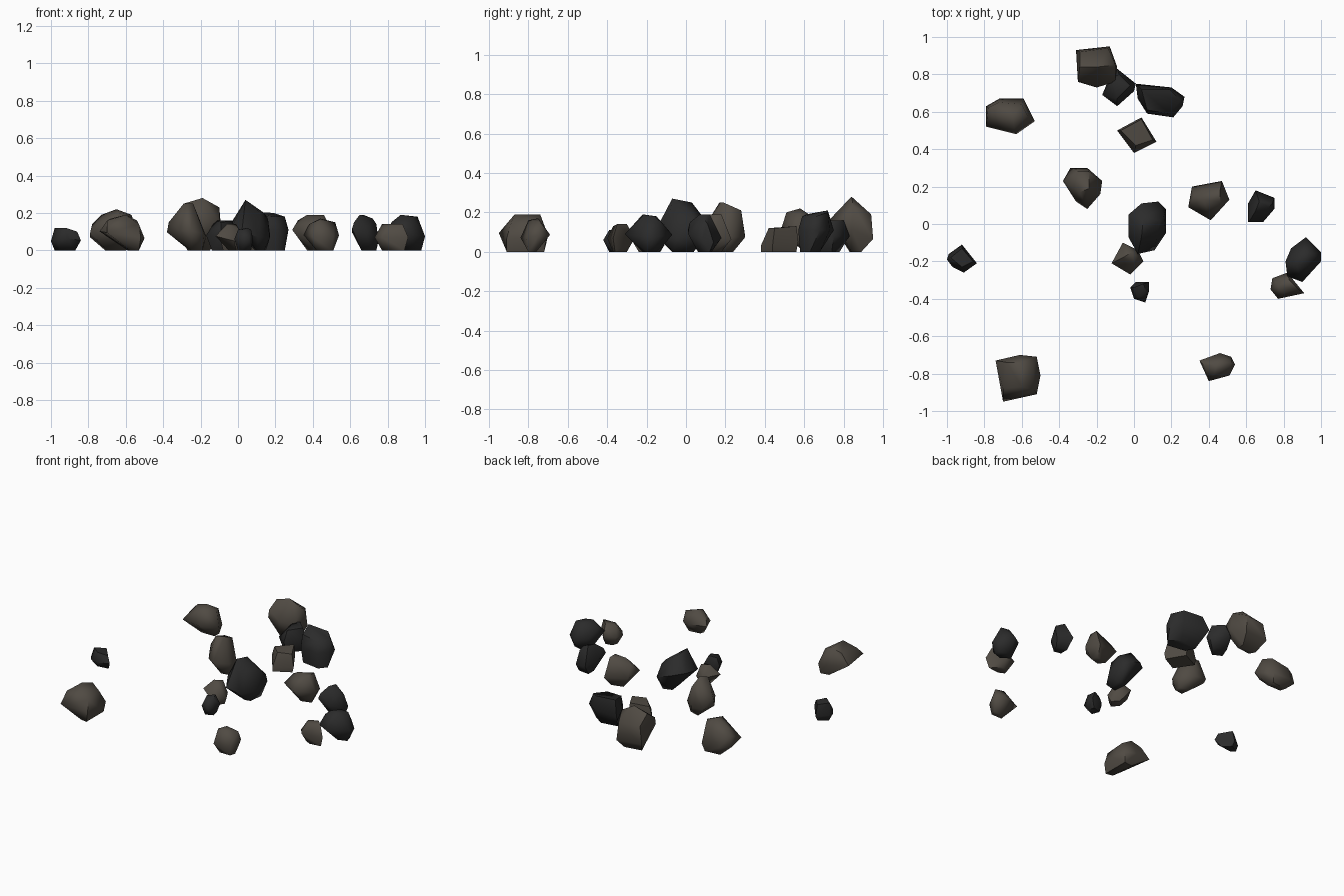
import bpy
import bmesh
import math
from mathutils import Vector

cube = bpy.data.objects.get("Cube")
if cube:
    bpy.data.objects.remove(cube, do_unlink=True)


def make_material(name, colour):
    material = bpy.data.materials.new(name)
    material.use_nodes = True
    material.diffuse_color = colour
    shader = next(n for n in material.node_tree.nodes if n.type == "BSDF_PRINCIPLED")
    shader.inputs["Base Color"].default_value = colour
    shader.inputs["Roughness"].default_value = 0.9
    return material


brown = make_material("warm brown stone", (0.080, 0.069, 0.056, 1))
dark = make_material("charcoal stone", (0.024, 0.024, 0.024, 1))


def rock(name, material, girdle, waist, foot, crest):
    """Faceted boulder, in hundredths of a unit: the widest outline lies on a tilted plane,
    waist = (height, slope along x, slope along y); foot points rest on the ground."""
    height, slope_x, slope_y = waist
    centre = sum((Vector(p) for p in girdle), Vector((0, 0))) / len(girdle)
    ring = [(x, y, height + slope_x * (x - centre.x) + slope_y * (y - centre.y))
            for x, y in girdle]
    bm = bmesh.new()
    for p in ring + [(x, y, 0) for x, y in foot] + crest:
        bm.verts.new(Vector(p) / 100)
    hull = bmesh.ops.convex_hull(bm, input=bm.verts[:])
    loose = {v for v in hull["geom_interior"] + hull["geom_unused"]
             if isinstance(v, bmesh.types.BMVert)}
    bmesh.ops.delete(bm, geom=list(loose), context="VERTS")
    # merge nearly coplanar triangles into broad chipped facets
    bmesh.ops.dissolve_limit(bm, angle_limit=math.radians(7),
                             verts=bm.verts[:], edges=bm.edges[:])
    bmesh.ops.recalc_face_normals(bm, faces=bm.faces[:])
    mesh = bpy.data.meshes.new(name)
    bm.to_mesh(mesh)
    bm.free()
    mesh.materials.append(material)
    obj = bpy.data.objects.new(name, mesh)
    bpy.context.collection.objects.link(obj)
    bpy.ops.object.select_all(action="DESELECT")
    obj.select_set(True)
    bpy.context.view_layer.objects.active = obj
    bpy.ops.object.shade_smooth_by_angle(angle=math.radians(60))


# back cluster
rock("back_tall_rock", brown,
     [(-31, 93), (-13, 95), (-9, 84), (-10, 76), (-20, 73), (-30, 76)], (12, 0, -0.45),
     [(-27, 87), (-15, 89), (-15, 84), (-25, 83)],
     [(-29, 84, 25), (-19, 84, 28), (-10, 85, 23), (-14, 94, 19), (-29, 92, 19), (-30, 77, 20)])
rock("back_wedge_rock", dark,
     [(-17, 69), (-12, 81), (-9, 83), (1, 75), (0, 71), (-9, 63)], (8, 0, 0),
     [(-14, 70), (-11, 78), (-2, 74), (-8, 67)],
     [(-12, 78, 16), (-8, 80, 16), (-2, 74, 16), (-9, 67, 15)])
rock("back_long_rock", dark,
     [(1, 75), (20, 73), (27, 68), (26, 63), (21, 57), (7, 59), (2, 67)], (11, 0, 0),
     [(5, 66), (8, 60), (21, 58), (25, 63), (18, 68)],
     [(4, 72, 21), (19, 72, 20), (25, 66, 18), (19, 59, 18), (7, 61, 19)])
rock("back_square_rock", brown,
     [(-9, 50), (4, 57), (12, 44), (0, 38)], (4, 0, 0.1),
     [(-8, 50), (4, 56), (11, 44), (0, 38)],
     [(-7, 50, 11), (4, 56, 13), (10, 45, 12), (1, 42, 12)])
rock("back_right_rock", brown,
     [(-79, 63), (-72, 67), (-59, 67), (-53, 55), (-63, 48), (-79, 52)], (8, 0, -0.25),
     [(-71, 64), (-60, 65), (-60, 60), (-70, 60)],
     [(-78, 62, 14), (-73, 60, 19), (-65, 58, 22), (-57, 58, 19), (-64, 51, 20),
      (-60, 64, 18), (-72, 65, 15)])

# middle cluster
rock("middle_right_rock", brown,
     [(-38, 23), (-34, 30), (-25, 30), (-17, 23), (-18, 16), (-25, 8), (-31, 12)],
     (9, -0.1, -0.15),
     [(-19, 22), (-19, 18), (-25, 17), (-26, 24)],
     [(-37, 23, 15), (-29, 17, 25), (-24, 19, 25), (-30, 28, 21), (-24, 28, 21)])
rock("middle_tall_rock", dark,
     [(-3, 5), (4, 11), (13, 12), (17, 8), (17, -5), (11, -14), (2, -16), (-3, -7)],
     (11, -0.35, 0.2),
     [(14, -6), (10, -7), (9, 2), (15, 4)],
     [(-2, -4, 16), (4, -7, 27), (5, 3, 25), (14, 2, 20), (16, 4, 17), (12, -8, 20)])
rock("middle_leaning_rock", brown,
     [(-12, -21), (-6, -10), (2, -14), (5, -20), (-2, -27)], (6, -0.2, 0.1),
     [(-5, -20), (-1, -24), (3, -19), (-1, -15)],
     [(-6, -18, 14), (-1, -15, 14), (0, -21, 12)])
rock("middle_pebble", dark,
     [(-2, -34), (1, -31), (8, -31), (8, -36), (6, -42), (0, -40)], (6, 0, 0),
     [(0, -34), (6, -32), (7, -37), (2, -39)],
     [(0, -34, 11), (5, -32, 12), (7, -37, 11), (2, -39, 11)])
rock("middle_left_rock", brown,
     [(29, 9), (31, 20), (47, 23), (51, 13), (41, 2)], (9, -0.1, -0.2),
     [(37, 16), (45, 18), (47, 14), (40, 12)],
     [(37, 13, 19), (46, 18, 19), (46, 12, 19), (32, 15, 16)])

# left side
rock("left_round_rock", dark,
     [(61, 1), (61, 11), (65, 18), (75, 14), (75, 8), (69, 1)], (8, -0.3, -0.2),
     [(66, 7), (71, 6), (74, 12), (66, 13)],
     [(62, 2, 15), (65, 7, 19), (67, 12, 19), (72, 9, 17), (74, 11, 14)])
rock("left_pointed_rock", dark,
     [(81, -20), (84, -13), (92, -7), (100, -15), (100, -20), (90, -31), (82, -28)],
     (9, -0.15, 0),
     [(86, -18), (90, -14), (97, -16), (98, -20), (92, -22)],
     [(82, -21, 15), (87, -22, 19), (90, -15, 18), (96, -16, 18), (93, -22, 18)])
rock("left_flat_rock", brown,
     [(73, -35), (74, -29), (82, -26), (91, -37), (77, -40)], (7, 0, 0),
     [(77, -35), (78, -31), (83, -30), (89, -36), (81, -37)],
     [(77, -33, 14), (83, -30, 14), (88, -35, 14), (80, -37, 13)])

# front rocks and the far right pebble
rock("front_left_rock", brown,
     [(35, -73), (46, -69), (52, -71), (54, -75), (51, -81), (40, -84)], (8, 0, 0.1),
     [(42, -80), (50, -80), (51, -76), (43, -77)],
     [(38, -76, 14), (44, -75, 17), (52, -74, 15), (43, -80, 16)])
rock("front_right_rock", brown,
     [(-74, -73), (-61, -70), (-52, -71), (-50, -81), (-52, -91), (-70, -95)],
     (8, -0.15, 0),
     [(-53, -72), (-53, -91), (-59, -73), (-58, -90)],
     [(-70, -88, 16), (-60, -87, 19), (-68, -74, 17), (-60, -74, 19), (-54, -76, 16),
      (-53, -89, 14)])
rock("far_right_pebble", dark,
     [(-100, -19), (-99, -16), (-92, -11), (-84, -21), (-91, -26), (-97, -23)],
     (5, 0, -0.2),
     [(-98, -17), (-92, -13), (-87, -18), (-95, -19)],
     [(-98, -18, 12), (-92, -13, 11), (-86, -20, 10), (-92, -23, 12)])
